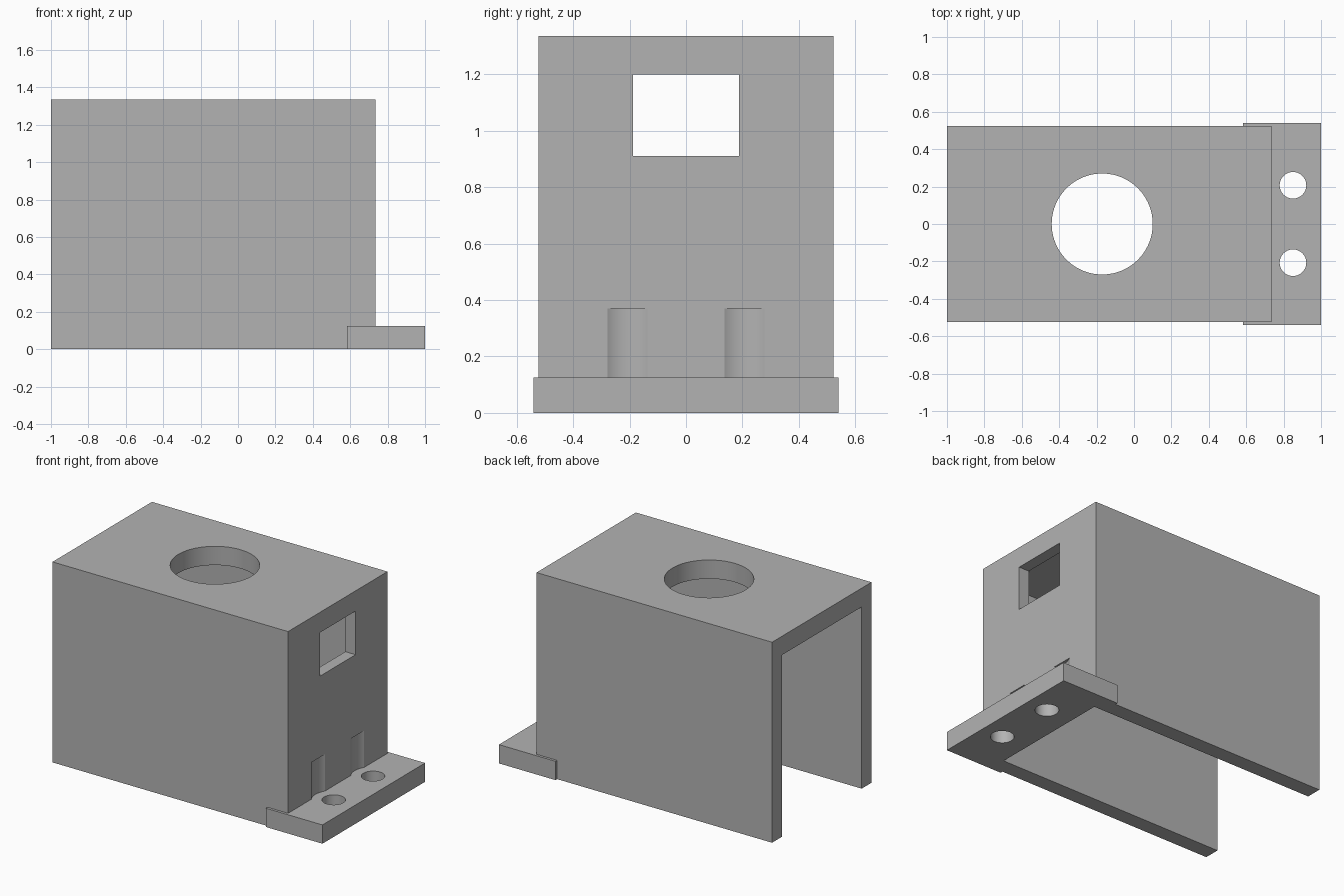
import bpy

default = bpy.data.objects.get("Cube")
if default:
    bpy.data.objects.remove(default, do_unlink=True)

grey = bpy.data.materials.new("plain_grey")
grey.use_nodes = True
grey.diffuse_color = (0.45, 0.45, 0.45, 1)
grey.node_tree.nodes["Principled BSDF"].inputs["Base Color"].default_value = (0.45, 0.45, 0.45, 1)


def finish(name):
    obj = bpy.context.object
    obj.name = name
    obj.data.materials.append(grey)
    return obj


def box(name, low, high):
    centre = [(a + b) / 2 for a, b in zip(low, high)]
    bpy.ops.mesh.primitive_cube_add(size=1, location=centre)
    obj = finish(name)
    obj.scale = [b - a for a, b in zip(low, high)]
    bpy.ops.object.transform_apply(location=False, rotation=False, scale=True)
    return obj


def cylinder(name, x, y, radius, bottom, top):
    bpy.ops.mesh.primitive_cylinder_add(vertices=96, radius=radius, depth=top - bottom,
                                        location=(x, y, (bottom + top) / 2))
    return finish(name)


def boolean(target, tool, operation="DIFFERENCE"):
    mod = target.modifiers.new(tool.name, "BOOLEAN")
    mod.operation = operation
    mod.solver = "EXACT"
    mod.object = tool
    bpy.context.view_layer.objects.active = target
    bpy.ops.object.modifier_apply(modifier=mod.name)
    bpy.data.objects.remove(tool, do_unlink=True)


HALF = 0.523       # half width of the cover
END = 0.735        # outer face of the end wall
HEIGHT = 1.335
PLATE = 0.125      # flange thickness
SCREW_X, SCREW_Y = 0.85, 0.207

# Cover block joined to the mounting flange
housing = box("housing", (-1, -HALF, 0), (END, HALF, HEIGHT))
boolean(housing, box("flange", (0.583, -0.54, 0), (1, 0.54, PLATE)), "UNION")

# Cavity open at the bottom and at the far end
boolean(housing, box("cavity", (-1.2, -0.42, -0.2), (0.66, 0.42, HEIGHT - 0.125)))

# Round opening in the roof and rectangular window in the end wall
boolean(housing, cylinder("roof_hole", -0.17, 0, 0.27, 1, 1.5))
boolean(housing, box("window", (0.5, -0.187, 0.91), (0.9, 0.187, 1.2)))

# Screw holes, with shallow driver clearance grooves in the wall above them
for side in (-1, 1):
    y = side * SCREW_Y
    boolean(housing, cylinder("screw_hole", SCREW_X, y, 0.071, -0.1, 0.2))
    boolean(housing, cylinder("groove", SCREW_X, y, 0.135, PLATE, 0.37))

# Smooth curved walls with crisp edges
bpy.ops.object.select_all(action="DESELECT")
housing.select_set(True)
bpy.context.view_layer.objects.active = housing
bpy.ops.object.shade_smooth_by_angle(angle=0.5)
